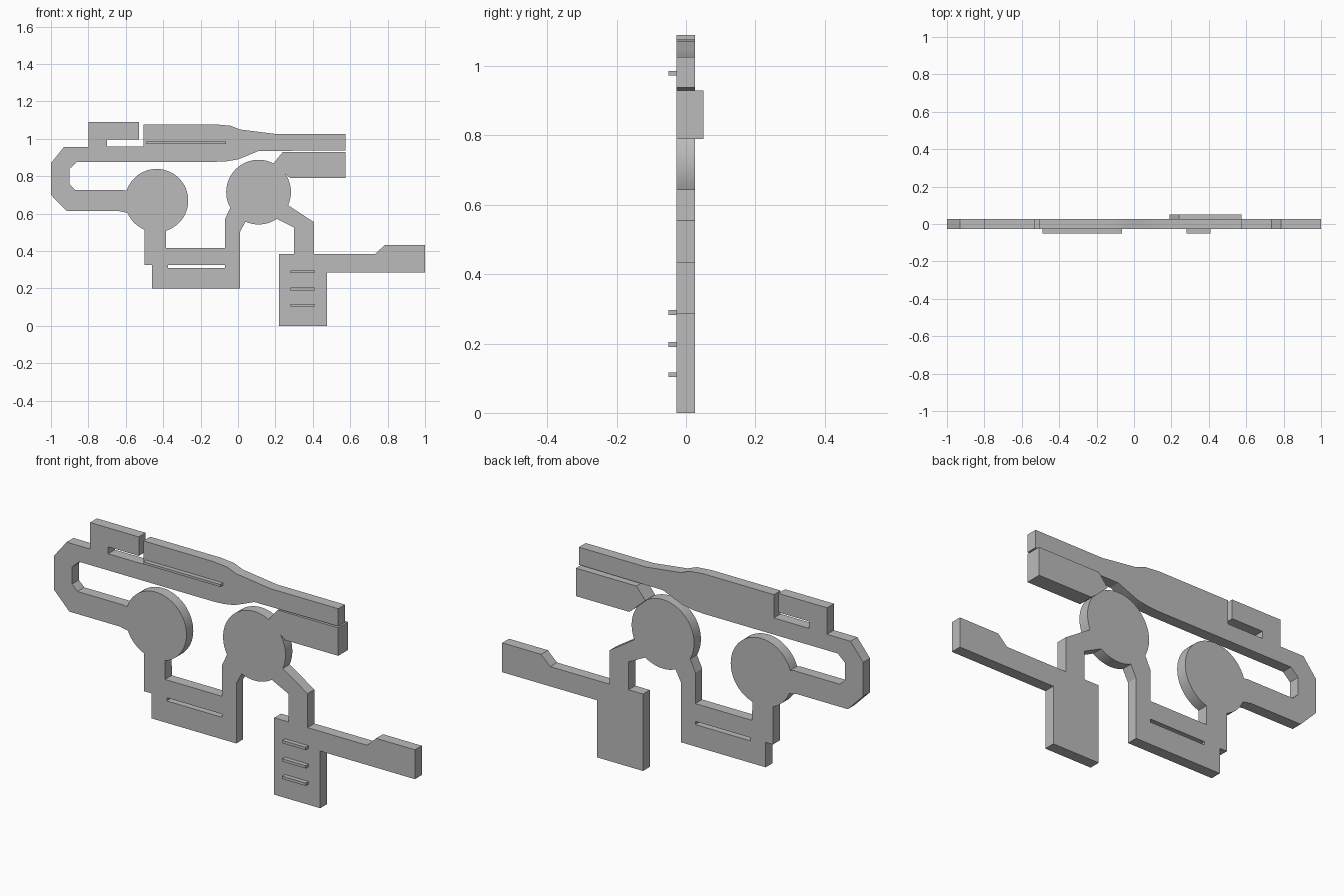
import bpy, bmesh
from math import sin, cos, radians

if "Cube" in bpy.data.objects:
    bpy.data.objects.remove(bpy.data.objects["Cube"], do_unlink=True)

FRONT, FLOOR, BACK, WALL = -0.028, -0.014, 0.026, 0.02

grey = bpy.data.materials.new("plain grey")
grey.use_nodes = True
grey.diffuse_color = (0.5, 0.5, 0.5, 1)
grey.node_tree.nodes["Principled BSDF"].inputs["Base Color"].default_value = (0.5, 0.5, 0.5, 1)


def finish(bm, name):
    bmesh.ops.recalc_face_normals(bm, faces=bm.faces[:])
    mesh = bpy.data.meshes.new(name)
    bm.to_mesh(mesh)
    bm.free()
    mesh.materials.append(grey)
    obj = bpy.data.objects.new(name, mesh)
    bpy.context.collection.objects.link(obj)
    return obj


def arc(centre, r, start, end, step=6):
    n = max(2, round(abs(end - start) / step))
    angles = [radians(start + (end - start) * i / n) for i in range(n + 1)]
    return [(centre[0] + r * cos(a), centre[1] + r * sin(a)) for a in angles]


def slab(name, outline, y0, y1, floor=None):
    """Extrude an x-z outline; with a floor, hollow it out from the back."""
    bm = bmesh.new()
    face = bm.faces.new([bm.verts.new((x, y0, z)) for x, z in outline])

    def push(f, dy, keep):
        geom = bmesh.ops.extrude_face_region(bm, geom=[f], use_keep_orig=keep)["geom"]
        verts = [g for g in geom if isinstance(g, bmesh.types.BMVert)]
        bmesh.ops.translate(bm, verts=verts, vec=(0, dy, 0))
        return [g for g in geom if isinstance(g, bmesh.types.BMFace)][0]

    cap = push(face, y1 - y0, True)
    if floor is not None:
        bmesh.ops.recalc_face_normals(bm, faces=bm.faces[:])
        bmesh.ops.inset_region(bm, faces=[cap], thickness=WALL,
                               use_even_offset=True, use_boundary=True)
        push(cap, floor - y1, False)
    return finish(bm, name)


def box(name, x0, x1, z0, z1, y0, y1):
    return slab(name, [(x0, z0), (x1, z0), (x1, z1), (x0, z1)], y0, y1)


# Outline of the hollow body, run clockwise from the rear sight block
left_disc, right_disc = (-0.435, 0.67), (0.11, 0.715)
outline = [(-0.8, 1.09), (-0.53, 1.09), (-0.53, 0.995), (-0.7, 0.995), (-0.7, 0.96),
           (-0.505, 0.96), (-0.505, 1.077), (-0.12, 1.077), (-0.04, 1.07), (0.01, 1.05),
           (0.2, 1.026), (0.575, 1.026), (0.575, 0.938), (0.11, 0.935), (0.05, 0.91),
           (0, 0.89), (-0.06, 0.88), (-0.12, 0.877), (-0.86, 0.877), (-0.9, 0.84),
           (-0.9, 0.755), (-0.87, 0.726), (-0.615, 0.726)]
outline += arc(left_disc, 0.169, 162, -73)
outline += [(-0.385, 0.415), (-0.07, 0.415), (-0.07, 0.57)]
outline += arc(right_disc, 0.173, 209, -24)
outline += [(0.405, 0.555), (0.405, 0.385), (0.735, 0.385), (0.785, 0.433), (1, 0.433),
            (1, 0.286), (0.475, 0.286), (0.475, 0), (0.22, 0), (0.22, 0.385),
            (0.3, 0.385), (0.3, 0.525)]
outline += arc(right_disc, 0.173, -56, -114)
outline += [(0.01, 0.5), (0.01, 0.2), (-0.46, 0.2), (-0.46, 0.325), (-0.5, 0.325)]
outline += arc(left_disc, 0.169, 247, 203)
outline += [(-0.635, 0.613), (-0.915, 0.613), (-1, 0.7), (-1, 0.87), (-0.93, 0.957), (-0.8, 0.957)]
body = slab("hollow_body", outline, FRONT, BACK, FLOOR)

# Solid lower block beside the right disc
slab("side_block", [(0.24, 0.93), (0.575, 0.93), (0.575, 0.79), (0.28, 0.79),
                    (0.25, 0.815), (0.19, 0.87)], FRONT, 0.05)

# Open slot with a raised frame at the back
frame = box("slot_frame", -0.395, -0.05, 0.292, 0.343, FLOOR - 0.004, BACK)
cutter = box("slot_cutter", -0.375, -0.07, 0.31, 0.326, -0.1, 0.1)
cutter.hide_render = True
for obj in (body, frame):
    mod = obj.modifiers.new("slot", "BOOLEAN")
    mod.operation, mod.object, mod.solver = "DIFFERENCE", cutter, "EXACT"
    bpy.ops.object.select_all(action="DESELECT")
    obj.select_set(True)
    bpy.context.view_layer.objects.active = obj
    bpy.ops.object.modifier_apply(modifier=mod.name)
bpy.data.objects.remove(cutter, do_unlink=True)

# Fins that pass through the front plate
box("barrel_fin", -0.49, -0.063, 0.973, 0.985, -0.05, BACK - 0.003)
for i, z in enumerate((0.103, 0.19, 0.282)):
    box(f"grip_fin_{i + 1}", 0.28, 0.41, z, z + 0.014, -0.05, BACK - 0.003)

# Smooth round walls, sharp corners
bpy.ops.object.select_all(action="DESELECT")
body.select_set(True)
bpy.context.view_layer.objects.active = body
bpy.ops.object.shade_smooth_by_angle(angle=radians(20))
